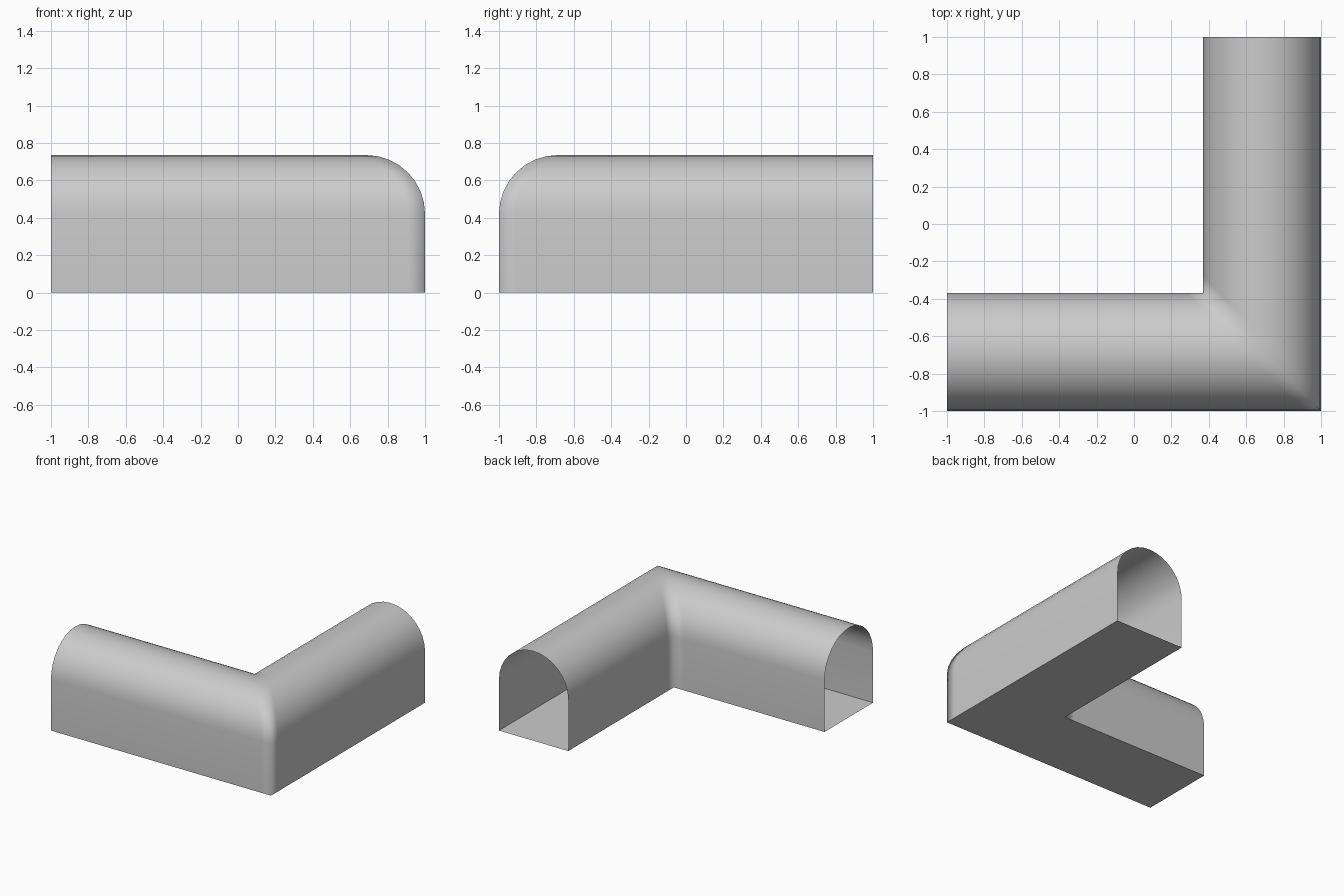
import bpy, bmesh, math

if "Cube" in bpy.data.objects:
    bpy.data.objects.remove(bpy.data.objects["Cube"])

R = 0.315            # arch radius and half width of the passage
C = 1.0 - R          # distance of each arm's centre line from the middle
WALL = 0.42          # height where the arch springs
BLEND = 0.09         # length of the softly shaded strip beside the mitre
ARC_STEPS = 16

grey = bpy.data.materials.new("light_grey")
grey.diffuse_color = (0.6, 0.6, 0.6, 1)
grey.use_nodes = True
grey.node_tree.nodes["Principled BSDF"].inputs["Base Color"].default_value = grey.diffuse_color


def sections(s):
    """Plan positions along both arms for a point s outward of the centre line."""
    k = C + s
    return [(-1, -k), (k - BLEND, -k), (k, -k), (k, -k + BLEND), (k, 1)]


def sweep(name, profile, smooth):
    """Carry an (outward offset, height) profile around the mitred corner."""
    bm = bmesh.new()
    rows = [[bm.verts.new((x, y, z)) for x, y in sections(s)] for s, z in profile]
    for a, b in zip(rows, rows[1:]):
        for i in range(len(a) - 1):
            f = bm.faces.new((a[i], b[i], b[i + 1], a[i + 1]))
            f.smooth = smooth
    mesh = bpy.data.meshes.new(name)
    bm.to_mesh(mesh)
    bm.free()
    mesh.materials.append(grey)
    obj = bpy.data.objects.new(name, mesh)
    bpy.context.collection.objects.link(obj)
    return obj


# Arched shell: straight walls with a half-round vault, open at both ends
arch = [(-R * math.cos(math.pi * i / ARC_STEPS),
         WALL + R * math.sin(math.pi * i / ARC_STEPS))
        for i in range(ARC_STEPS + 1)]
sweep("arched_shell", [(-R, 0)] + arch + [(R, 0)], True)

# Flat L-shaped floor, facing down
sweep("floor", [(R, 0), (-R, 0)], False)
